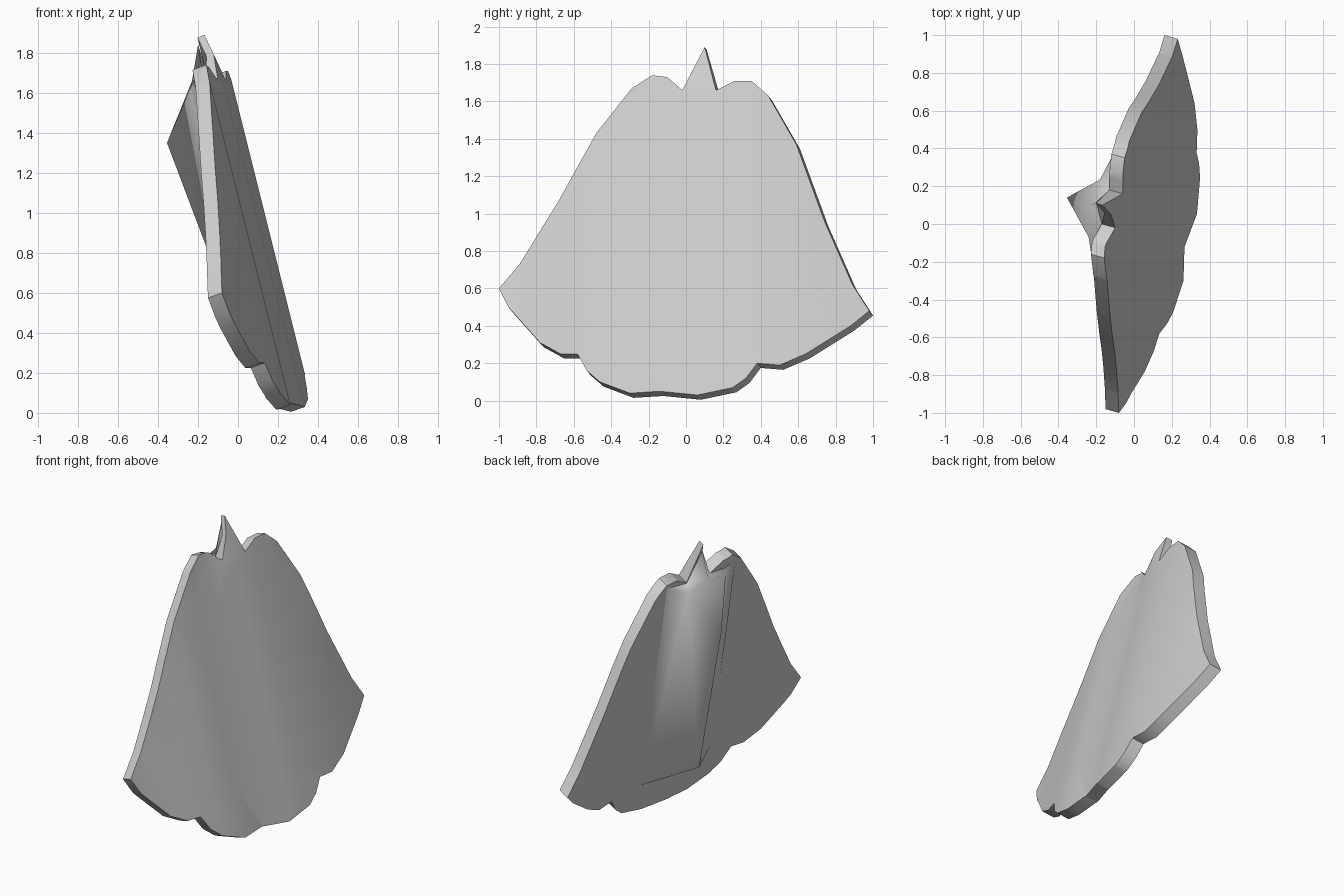
import bpy
import bmesh
import math
from mathutils import Vector

# Remove only the default cube
default_cube = bpy.data.objects.get("Cube")
if default_cube:
    bpy.data.objects.remove(default_cube, do_unlink=True)

LEAN = 0.25                                # backward lean of the cloth per unit of height
THICKNESS = Vector((-0.07, 0.02, -0.025))  # offset from the outer to the inner side
SPIKE_BASE = 1.75                          # height above which the collar spike curls and thins

# Edge of the cape as (y, z): two shoulder lobes, a collar spike and a scalloped hem
SHOULDERS = [
    (-1, .6), (-.89, .73), (-.68, 1.07), (-.48, 1.43), (-.29, 1.67), (-.18, 1.74),
    (-.1, 1.73), (-.02, 1.66), (.1, 1.89), (.16, 1.66), (.26, 1.71), (.35, 1.71),
    (.44, 1.63), (.59, 1.37), (.74, .96), (.89, .62), (.98, .48),
]
HEM = [
    (.88, .4), (.64, .25), (.5, .19), (.38, .2), (.32, .12), (.25, .07), (.06, .03),
    (-.14, .05), (-.3, .04), (-.46, .1), (-.53, .16), (-.58, .25), (-.67, .25),
    (-.78, .31), (-.95, .5),
]

# Bulge of the draped cloth across its width as (y, x)
DRAPE = [
    (-1, .07), (-.9, .095), (-.78, .135), (-.6, .19), (-.48, .23), (-.3, .272),
    (-.12, .28), (.05, .34), (.23, .365), (.4, .383), (.64, .383), (.88, .36), (1, .35),
]


def drape_x(y, z):
    """Outer surface of the cloth at a given width and height."""
    for (y0, x0), (y1, x1) in zip(DRAPE, DRAPE[1:]):
        if y <= y1:
            break
    curl = 0.3 * max(0, z - SPIKE_BASE)
    return x0 + (x1 - x0) * (y - y0) / (y1 - y0) - LEAN * z - curl


def make_material(name, value):
    material = bpy.data.materials.new(name)
    material.use_nodes = True
    colour = (value, value, value, 1)
    material.diffuse_color = colour
    shader = next(n for n in material.node_tree.nodes if n.type == "BSDF_PRINCIPLED")
    shader.inputs["Base Color"].default_value = colour
    return material


def finish(name, bm, material, angle):
    """Turn a bmesh into a smooth shaded object with sharp rims."""
    bmesh.ops.recalc_face_normals(bm, faces=bm.faces[:])
    mesh = bpy.data.meshes.new(name)
    bm.to_mesh(mesh)
    bm.free()
    mesh.materials.append(material)
    obj = bpy.data.objects.new(name, mesh)
    bpy.context.scene.collection.objects.link(obj)
    bpy.ops.object.select_all(action="DESELECT")
    obj.select_set(True)
    bpy.context.view_layer.objects.active = obj
    bpy.ops.object.shade_smooth_by_angle(angle=math.radians(angle))


def build_cape(material):
    bm = bmesh.new()
    bm.faces.new([bm.verts.new((0, y, z)) for y, z in SHOULDERS + HEM])
    bm.normal_update()
    bmesh.ops.triangulate(bm, faces=bm.faces[:])
    # Cut the flat sheet into vertical strips so it can follow the drape
    for y, _ in DRAPE[1:-1]:
        bmesh.ops.bisect_plane(
            bm, geom=bm.verts[:] + bm.edges[:] + bm.faces[:], dist=0.0001,
            plane_co=(0, y, 0), plane_no=(0, 1, 0))
    for v in bm.verts:
        v.co.x = drape_x(v.co.y, v.co.z)
    # Add the inner sheet and close the rim between the two
    outer = bm.faces[:]
    rim = [tuple(e.verts) for e in bm.edges if e.is_boundary]
    inner = {}
    for v in bm.verts[:]:
        depth = 0.5 if v.co.z > SPIKE_BASE else 1
        inner[v] = bm.verts.new(v.co + THICKNESS * depth)
    for face in outer:
        bm.faces.new([inner[v] for v in reversed(face.verts)])
    for a, b in rim:
        bm.faces.new((a, b, inner[b], inner[a]))
    finish("cape", bm, material, 40)


def build_back_fold(material):
    """Pinched fold on the inner side, running from the collar to the hem."""
    points = {
        "tip": (-.2, .115, 1.84), "collar": (-.23, .1, 1.66), "peak": (-.355, .14, 1.35),
        "right_notch": (-.17, 0, 1.64), "right_bulge": (-.24, -.07, 1.62),
        "right_side": (-.22, -.2, 1.66), "right_foot": (.095, -.4, .3),
        "left_notch": (-.13, .18, 1.63), "left_bulge": (-.18, .235, 1.6),
        "left_side": (-.115, .36, 1.66), "left_foot": (.22, .15, .2),
        "foot": (.08, -.25, .2), "root": (-.02, .1, 1.3),
    }
    bm = bmesh.new()
    verts = {name: bm.verts.new(co) for name, co in points.items()}

    # Both flanks, from the collar round to the peak and down to the foot
    for side in ("right", "left"):
        notch, bulge, edge, hem = (
            f"{side}_{part}" for part in ("notch", "bulge", "side", "foot"))
        flank = [
            ("tip", notch, "collar"), (notch, bulge, "collar"), (notch, edge, bulge),
            (edge, hem, bulge), (hem, "foot", bulge), (bulge, "foot", "peak"),
            ("collar", bulge, "peak"),
        ]
        # Hidden closing faces inside the cloth
        border = ["tip", notch, edge, hem, "foot"]
        flank += [(a, b, "root") for a, b in zip(border, border[1:])]
        for names in flank:
            bm.faces.new([verts[n] for n in names])
    finish("back_fold", bm, material, 85)


cloth = make_material("light grey cloth", 0.62)
build_cape(cloth)
build_back_fold(cloth)
